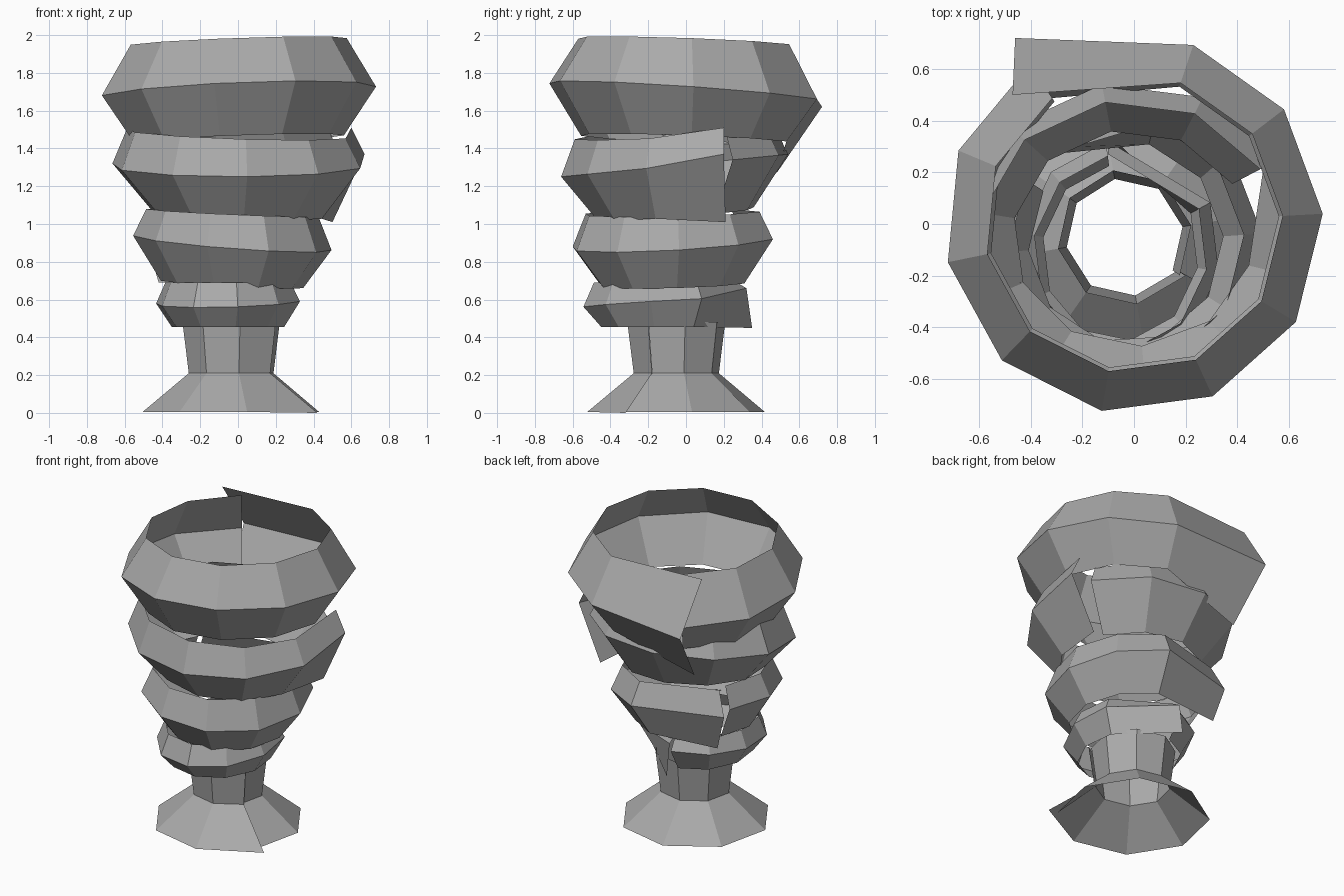
import bpy
from math import sin, cos, radians

if "Cube" in bpy.data.objects:
    bpy.data.objects.remove(bpy.data.objects["Cube"])

grey = bpy.data.materials.new("grey")
grey.diffuse_color = (0.4, 0.4, 0.4, 1)
grey.use_nodes = True
grey.node_tree.nodes["Principled BSDF"].inputs["Base Color"].default_value = grey.diffuse_color


def band(name, centre, start, step, cols, rows, end, tilt=(0, 0), mid_tilt=(0, 0),
         grow=(0.95, 1.03), squash=1.0):
    """Open faceted strip wound once round the vessel; rows = (radius, z), end = loose end points."""
    verts, n = [], len(rows)
    for i in range(cols):
        a = radians(start + step * i)
        g = grow[0] + (grow[1] - grow[0]) * i / (cols - 1)
        for k, (r, z) in enumerate(rows):
            t = mid_tilt if k == 1 else tilt
            lean = t[0] * cos(a) + t[1] * sin(a)
            verts.append((centre[0] + r * g * cos(a), centre[1] + r * g * squash * sin(a), z + lean))
    verts += end
    faces = [(i * n + k, (i + 1) * n + k, (i + 1) * n + k + 1, i * n + k + 1)
             for i in range(cols) for k in range(n - 1)]
    me = bpy.data.meshes.new(name)
    me.from_pydata(verts, [], faces)
    me.update()
    me.materials.append(grey)
    ob = bpy.data.objects.new(name, me)
    bpy.context.collection.objects.link(ob)
    return ob


# flared foot with narrow stem
band("foot_and_stem", (-0.035, -0.05), -35, 45, 8,
     [(0.49, 0.005), (0.235, 0.21), (0.27, 0.48)],
     [(0.42, -0.32, 0.0), (0.17, -0.18, 0.21), (0.2, -0.2, 0.48)], grow=(0.96, 0.98))

# small lower wrap
band("lower_wrap", (-0.055, -0.11), 98, 36, 9,
     [(0.305, 0.455), (0.39, 0.585), (0.34, 0.69)],
     [(-0.1, 0.35, 0.45), (-0.1, 0.32, 0.66), (-0.1, 0.27, 0.69)],
     mid_tilt=(0.01, 0.025), grow=(0.98, 1.0), squash=1.13)

# middle wrap
band("middle_wrap", (-0.035, -0.075), 148, 36, 9,
     [(0.38, 0.68), (0.53, 0.9), (0.46, 1.06)],
     [(-0.42, 0.26, 0.69), (-0.49, 0.29, 0.93), (-0.42, 0.24, 1.08)],
     tilt=(-0.02, 0.01), mid_tilt=(-0.04, 0.03), grow=(0.98, 1.01), squash=1.03)

# upper wrap, loose end on the right
band("upper_wrap", (-0.01, -0.05), 30, 35, 10,
     [(0.47, 1.055), (0.68, 1.31), (0.6, 1.48)],
     [(0.5, 0.21, 1.01), (0.67, 0.2, 1.37), (0.6, 0.2, 1.51)],
     tilt=(-0.02, 0.03), mid_tilt=(0.0, 0.06), grow=(0.96, 1.0), squash=0.91)

# wide rim wrap, loose end at the back
band("rim_wrap", (0.0, 0.0), 123, 34.3, 10,
     [(0.56, 1.45), (0.73, 1.7), (0.575, 1.965)],
     [(-0.4, 0.48, 1.27), (-0.46, 0.72, 1.62), (-0.47, 0.5, 1.95)],
     tilt=(0.02, -0.02), mid_tilt=(0.03, -0.05), grow=(1.01, 1.0))
